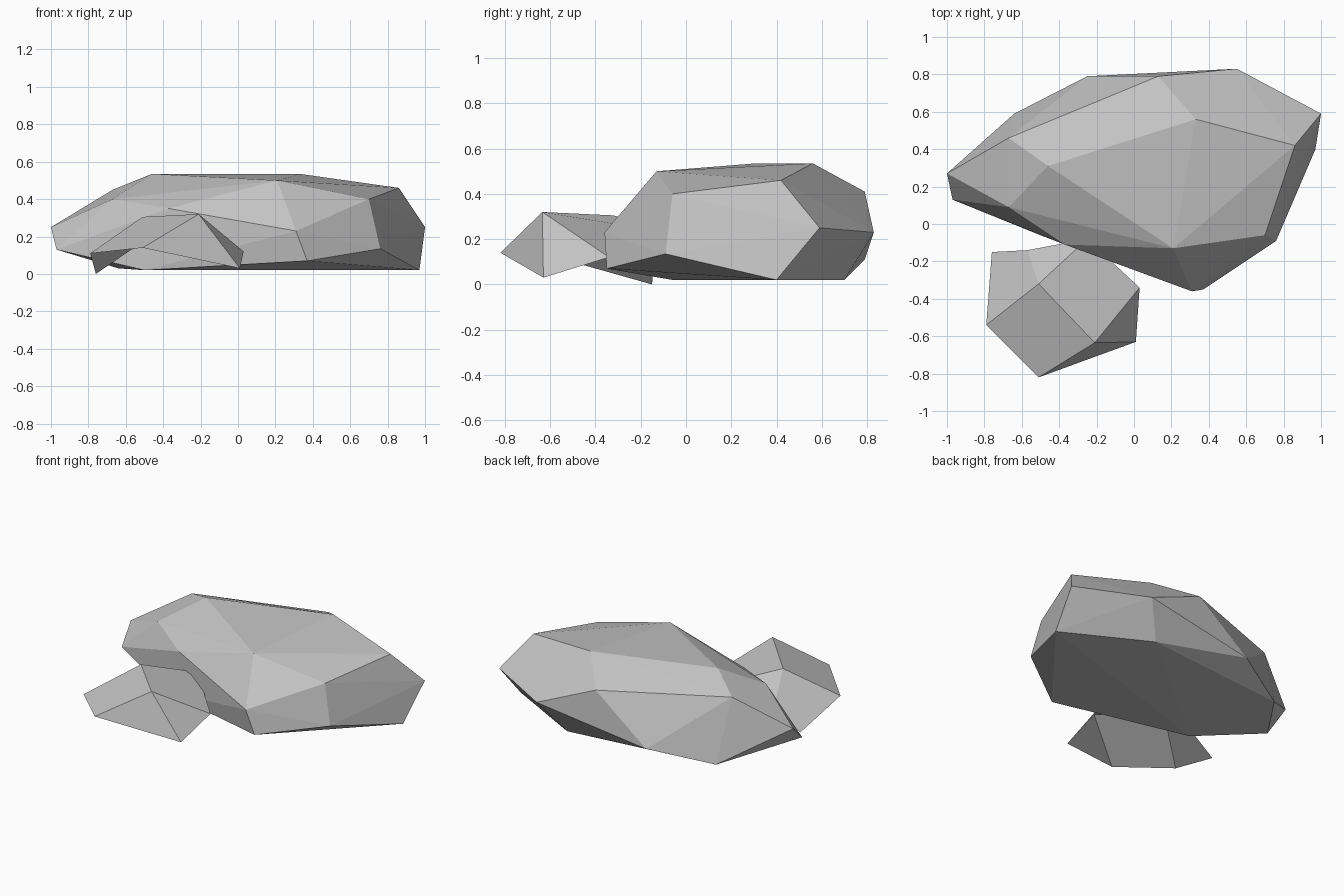
import bpy
import bmesh

if "Cube" in bpy.data.objects:
    bpy.data.objects.remove(bpy.data.objects["Cube"], do_unlink=True)

# Stone colour
stone = bpy.data.materials.new("grey_stone")
stone.use_nodes = True
colour = (0.55, 0.55, 0.55, 1)
stone.diffuse_color = colour
stone.node_tree.nodes["Principled BSDF"].inputs["Base Color"].default_value = colour


def finish(bm, name):
    mesh = bpy.data.meshes.new(name)
    bm.to_mesh(mesh)
    bm.free()
    mesh.materials.append(stone)
    obj = bpy.data.objects.new(name, mesh)
    bpy.context.collection.objects.link(obj)
    return obj


# Large boulder: faceted hull wrapped round its corners, by level
crown = [(-.46, .31, .535), (.33, .56, .535), (.21, -.13, .5), (.86, .42, .46),
         (-.67, .46, .45), (.13, .79, .41), (-.67, .09, .4), (.7, -.06, .4)]
waist = [(-.37, -.11, .35), (-1, .27, .25), (1, .59, .25), (.31, -.36, .23),
         (.55, .83, .23), (-.97, .13, .13), (.76, -.09, .135), (-.25, .79, .11)]
base = [(.37, -.35, .07), (-.64, .59, .03), (.97, .4, .02), (.41, .7, .02),
        (-.5, -.06, .02)]

bm = bmesh.new()
for corner in crown + waist + base:
    bm.verts.new(corner)
hull = bmesh.ops.convex_hull(bm, input=bm.verts)
spare = {g for g in hull["geom_interior"] + hull["geom_unused"]
         if isinstance(g, bmesh.types.BMVert)}
bmesh.ops.delete(bm, geom=list(spare), context="VERTS")
bmesh.ops.recalc_face_normals(bm, faces=bm.faces)
finish(bm, "large_boulder")

# Small boulder: open shell half buried beside the large one
corners = {
    "ridge_front": (-.21, -.635, .32), "ridge_back": (-.51, -.32, .305),
    "front": (-.51, -.82, .14), "front_left": (.01, -.63, .03),
    "left": (.03, -.34, .12), "back": (-.25, -.08, .23),
    "back_right": (-.57, -.14, .13), "right": (-.76, -.15, 0),
    "front_right": (-.79, -.54, .11),
}
facets = [
    "front front_left ridge_front",
    "front_left left ridge_front",
    "front_right front ridge_front ridge_back",
    "right front_right ridge_back back_right",
    "ridge_back back back_right",
    "ridge_front left back ridge_back",
]
bm = bmesh.new()
verts = {key: bm.verts.new(co) for key, co in corners.items()}
for facet in facets:
    bm.faces.new([verts[key] for key in facet.split()])
finish(bm, "small_boulder")
